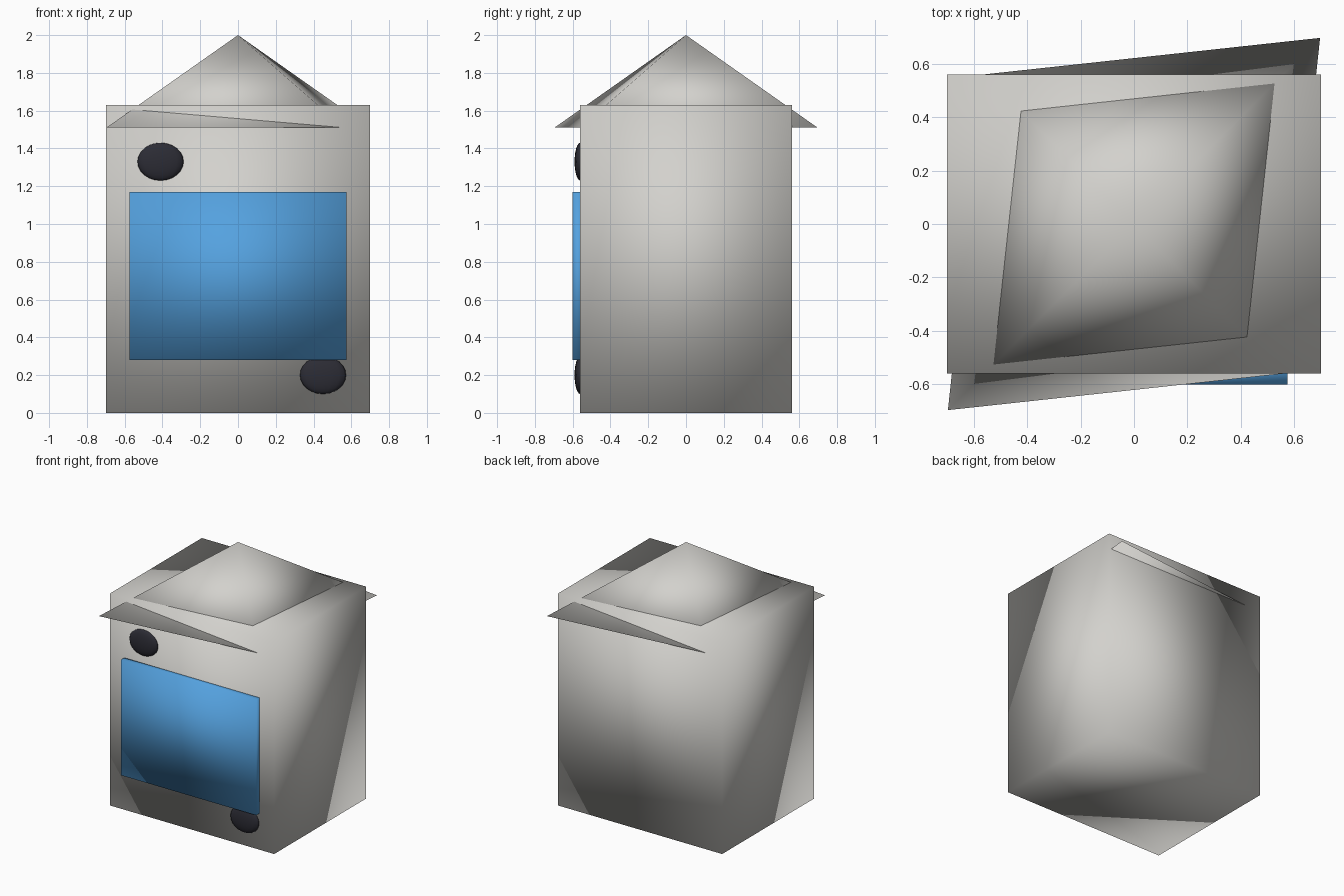
import bpy
import bmesh
from math import radians
from mathutils import Matrix, Vector

cube = bpy.data.objects.get("Cube")
if cube:
    bpy.data.objects.remove(cube, do_unlink=True)


def material(name, rgb):
    mat = bpy.data.materials.new(name)
    mat.use_nodes = True
    color = (*rgb, 1)
    mat.diffuse_color = color
    mat.node_tree.nodes["Principled BSDF"].inputs["Base Color"].default_value = color
    return mat


def finish(name, bm, mat):
    for face in bm.faces:
        face.smooth = True
    mesh = bpy.data.meshes.new(name)
    bm.to_mesh(mesh)
    bm.free()
    mesh.materials.append(mat)
    obj = bpy.data.objects.new(name, mesh)
    bpy.context.collection.objects.link(obj)
    return obj


def box(name, low, high, mat):
    low, high = Vector(low), Vector(high)
    bm = bmesh.new()
    place = Matrix.Translation((low + high) / 2) @ Matrix.Diagonal((*(high - low), 1))
    bmesh.ops.create_cube(bm, size=1, matrix=place)
    return finish(name, bm, mat)


def button(name, x, z, mat):
    bm = bmesh.new()
    place = Matrix.Translation((x, -0.56, z)) @ Matrix.Diagonal((0.122, 0.03, 0.1, 1))
    bmesh.ops.create_uvsphere(bm, u_segments=16, v_segments=12, radius=1, matrix=place)
    return finish(name, bm, mat)


grey = material("light grey", (0.65, 0.64, 0.61))
blue = material("screen blue", (0.09, 0.36, 0.74))
dark = material("near black", (0.025, 0.025, 0.035))

# Main block and front panel
box("body", (-0.7, -0.56, 0), (0.7, 0.56, 1.63), grey)
box("front_panel", (-0.575, -0.6, 0.28), (0.575, -0.54, 1.17), blue)

# Diamond-plan pyramid roof, longer along one diagonal
bm = bmesh.new()
place = (Matrix.Translation((0, 0, 1.755)) @ Matrix.Rotation(radians(45), 4, "Z")
         @ Matrix.Diagonal((0.985, 0.792, 1, 1)))
bmesh.ops.create_cone(bm, cap_ends=True, segments=4, radius1=1, radius2=0,
                      depth=0.49, matrix=place)
bmesh.ops.remove_doubles(bm, verts=bm.verts, dist=0.0001)
finish("roof", bm, grey)

# Flattened round buttons on the front
button("upper_button", -0.41, 1.33, dark)
button("lower_button", 0.45, 0.2, dark)
